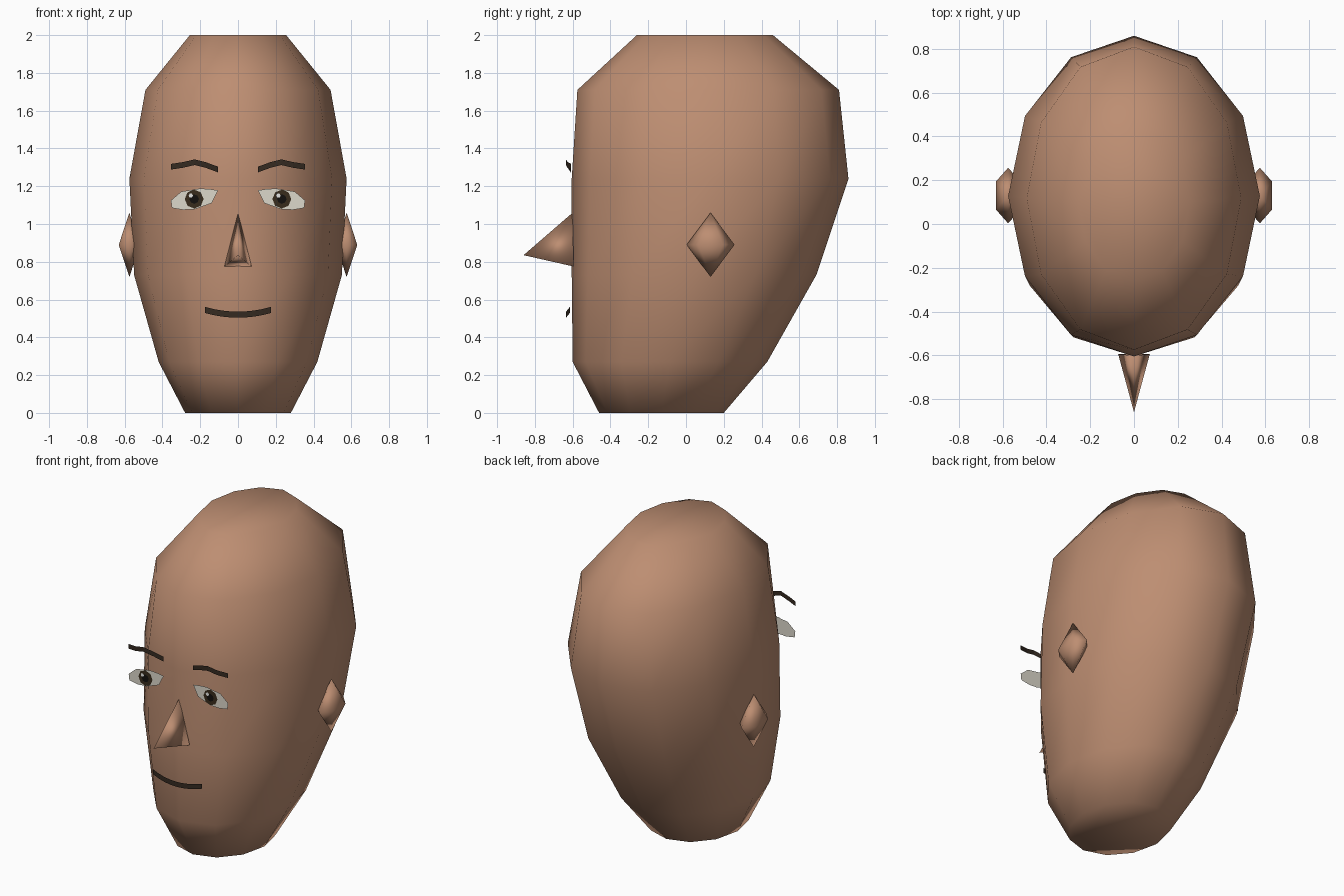
import bpy
import bmesh
from math import sin, cos, pi

if "Cube" in bpy.data.objects:
    bpy.data.objects.remove(bpy.data.objects["Cube"], do_unlink=True)


def material(name, rgb):
    mat = bpy.data.materials.new(name)
    mat.use_nodes = True
    mat.diffuse_color = (*rgb, 1)
    bsdf = mat.node_tree.nodes["Principled BSDF"]
    bsdf.inputs["Base Color"].default_value = (*rgb, 1)
    bsdf.inputs["Roughness"].default_value = 0.8
    return mat


skin = material("skin", (0.51, 0.27, 0.168))
eye_white = material("eye_white", (0.72, 0.69, 0.60))
hair = material("dark_brown", (0.035, 0.023, 0.015))
iris_brown = material("iris_brown", (0.04, 0.025, 0.012))
black = material("pupil_black", (0.006, 0.005, 0.004))
glint_white = material("glint_white", (0.8, 0.8, 0.78))


def finish(bm, name, mat, smooth=False):
    mesh = bpy.data.meshes.new(name)
    bm.to_mesh(mesh)
    bm.free()
    mesh.materials.append(mat)
    for poly in mesh.polygons:
        poly.use_smooth = smooth
    obj = bpy.data.objects.new(name, mesh)
    bpy.context.collection.objects.link(obj)
    return obj


def plate(name, mat, points, y):
    """Flat polygon facing the front."""
    bm = bmesh.new()
    face = bm.faces.new([bm.verts.new((x, y, z)) for x, z in points])
    face.normal_update()
    if face.normal.y > 0:
        face.normal_flip()
    return finish(bm, name, mat)


def disc(name, mat, x, y, z, r, n):
    ring = [(x + r * cos(2 * pi * i / n), z + r * sin(2 * pi * i / n)) for i in range(n)]
    return plate(name, mat, ring, y)


def ribbon(name, mat, path, height):
    """Upright strip following a path of (x, y, z) centre points."""
    bm = bmesh.new()
    pairs = [[bm.verts.new((x, y, z + s * height / 2)) for s in (-1, 1)]
             for x, y, z in path]
    for a, b in zip(pairs, pairs[1:]):
        face = bm.faces.new((a[0], b[0], b[1], a[1]))
        face.normal_update()
        if face.normal.y > 0:
            face.normal_flip()
    return finish(bm, name, mat)


# Head: twelve-sided oval rings (height, half width, front, back)
SIDES = 12
sections = [(0, 0.28, -0.46, 0.20), (0.27, 0.42, -0.60, 0.43),
            (0.73, 0.55, -0.605, 0.69), (1.24, 0.575, -0.605, 0.86),
            (1.71, 0.49, -0.575, 0.81), (2, 0.255, -0.26, 0.46)]
bm = bmesh.new()
rings = []
for z, w, front, back in sections:
    mid, depth = (front + back) / 2, (back - front) / 2
    rings.append([bm.verts.new((w * sin(2 * pi * i / SIDES),
                                mid - depth * cos(2 * pi * i / SIDES), z))
                  for i in range(SIDES)])
for a, b in zip(rings, rings[1:]):
    for i in range(SIDES):
        j = (i + 1) % SIDES
        bm.faces.new((a[i], a[j], b[j], b[i]))
bm.faces.new(rings[0][::-1])
bm.faces.new(rings[-1])
bmesh.ops.recalc_face_normals(bm, faces=bm.faces)
finish(bm, "head", skin, True)

# Nose: three-sided pyramid
bm = bmesh.new()
tip, top, right, left = [bm.verts.new(p) for p in (
    (0, -0.86, 0.835), (0, -0.6, 1.06), (-0.072, -0.595, 0.775), (0.072, -0.595, 0.775))]
for trio in ((tip, top, right), (tip, left, top), (tip, right, left), (top, left, right)):
    bm.faces.new(trio)
bmesh.ops.recalc_face_normals(bm, faces=bm.faces)
finish(bm, "nose", skin, True)

eye_outline = [(0.105, 1.178), (0.15, 1.185), (0.20, 1.188), (0.30, 1.172), (0.355, 1.125),
               (0.35, 1.085), (0.29, 1.075), (0.23, 1.078), (0.14, 1.11)]

for side, s in (("left", 1), ("right", -1)):
    # Ear: six-sided double pyramid
    bm = bmesh.new()
    bmesh.ops.create_uvsphere(bm, u_segments=6, v_segments=2, radius=1)
    for v in bm.verts:
        v.co = (v.co.x * 0.065 + s * 0.575, v.co.y * 0.127 + 0.13, v.co.z * 0.17 + 0.89)
    finish(bm, side + "_ear", skin, True)

    # Eye layers
    plate(side + "_eye", eye_white, [(s * x, z) for x, z in eye_outline], -0.607)
    disc(side + "_iris", iris_brown, s * 0.232, -0.612, 1.132, 0.05, 8)
    disc(side + "_pupil", black, s * 0.232, -0.615, 1.132, 0.025, 8)
    disc(side + "_eye_glint", glint_white, s * 0.232 - 0.018, -0.618, 1.15, 0.012, 6)

    # Eyebrow
    ribbon(side + "_eyebrow", hair,
           [(s * x, y, z) for x, y, z in ((0.105, -0.61, 1.288), (0.17, -0.626, 1.312),
                                          (0.23, -0.636, 1.327), (0.29, -0.628, 1.313),
                                          (0.355, -0.608, 1.303))], 0.03)

# Mouth: gently upturned strip
steps = [i / 4 for i in range(-4, 5)]
ribbon("mouth", hair, [(0.175 * t, -0.635 + 0.02 * t * t, 0.52 + 0.025 * t * t)
                       for t in steps], 0.032)
